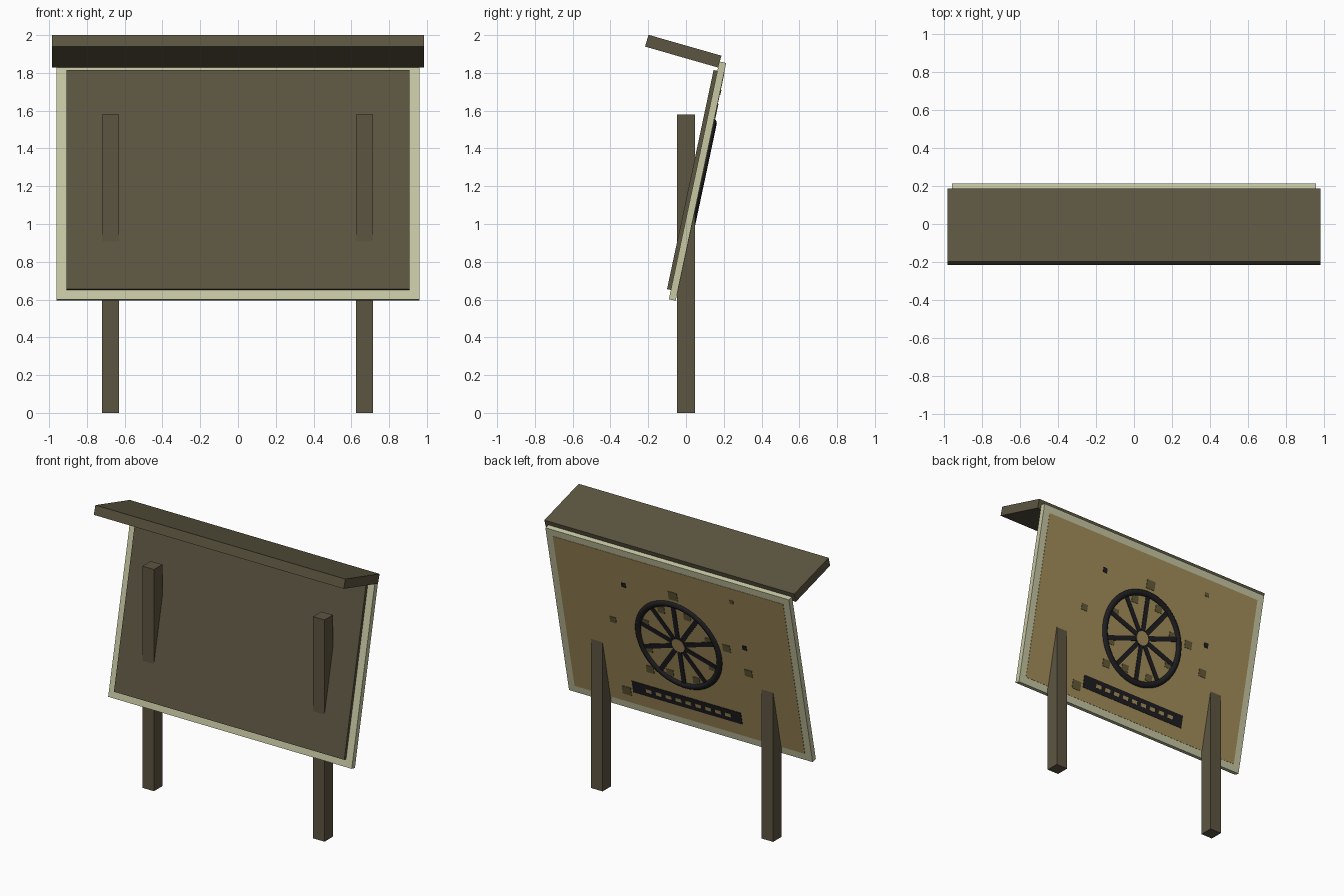
import bpy, math
from mathutils import Matrix, Vector

cube = bpy.data.objects.get("Cube")
if cube:
    bpy.data.objects.remove(cube, do_unlink=True)


def material(name, rgb):
    m = bpy.data.materials.new(name)
    m.use_nodes = True
    m.diffuse_color = (*rgb, 1)
    m.node_tree.nodes["Principled BSDF"].inputs["Base Color"].default_value = (*rgb, 1)
    return m


WOOD = material("dark olive wood", (0.107, 0.091, 0.053))
FRAME = material("pale frame", (0.57, 0.57, 0.37))
TAN = material("tan panel", (0.37, 0.27, 0.105))
OLIVE = material("olive patch", (0.13, 0.105, 0.04))
BLACK = material("black iron", (0.013, 0.013, 0.015))

BOARD = Matrix.Translation((0, 0.061, 1.227)) @ Matrix.Rotation(math.radians(-12), 4, 'X')
ROOF = Matrix.Translation((0, -0.0145, 1.915)) @ Matrix.Rotation(math.radians(-16), 4, 'X')


def finish(name, mat, matrix):
    ob = bpy.context.object
    ob.name = name
    ob.data.materials.append(mat)
    ob.matrix_world = matrix
    return ob


def box(name, size, mat, loc=(0, 0, 0), base=Matrix(), turn=0):
    bpy.ops.mesh.primitive_cube_add(size=1)
    ob = bpy.context.object
    ob.data.transform(Matrix.Diagonal((*size, 1)))
    return finish(name, mat, base @ Matrix.Translation(loc) @ Matrix.Rotation(turn, 4, 'Y'))


# Posts and roof
for side, x in (("left", 0.67), ("right", -0.675)):
    box(side + "_post", (0.09, 0.094, 1.58), WOOD, (x, 0, 0.79))
box("roof", (1.97, 0.402, 0.065), WOOD, base=ROOF)

# Leaning board: frame, front panel and painted back panel
box("frame", (1.92, 0.037, 1.287), FRAME, base=BOARD)
box("front_panel", (1.816, 0.03, 1.186), WOOD, (0, -0.024, 0), BOARD)
BACK = 0.0185
box("back_panel", (1.816, 0.004, 1.186), TAN, (0, BACK, 0), BOARD)


def plate(name, x, z, w, h, mat, lift=0.003, turn=0):
    box(name, (w, 0.004, h), mat, (x, BACK + lift, z), BOARD, turn)


# Wheel: rim, spokes and hub
bpy.ops.mesh.primitive_torus_add(major_radius=0.318, minor_radius=0.024,
                                 major_segments=48, minor_segments=12)
bpy.ops.object.shade_smooth()
face_back = Matrix.Rotation(math.radians(90), 4, 'X')
finish("wheel_rim", BLACK, BOARD @ Matrix.Translation((0, BACK - 0.006, 0)) @ face_back)
SPOKES = 10
for i in range(SPOKES):
    a = i * math.tau / SPOKES
    plate(f"spoke_{i + 1}", 0.18 * math.sin(a), 0.18 * math.cos(a), 0.034, 0.27, BLACK, 0.005, a)
for name, radius, mat, lift in (("hub_ring", 0.058, BLACK, 0.006), ("hub", 0.05, TAN, 0.008)):
    bpy.ops.mesh.primitive_cylinder_add(vertices=24, radius=radius, depth=0.004)
    finish(name, mat, BOARD @ Matrix.Translation((0, BACK + lift, 0)) @ face_back)

# Dark strip with a row of light windows
plate("strip", 0, -0.455, 0.86, 0.09, BLACK)
for i in range(9):
    plate(f"strip_window_{i + 1}", 0.3 - i * 0.078, -0.455, 0.045, 0.026, TAN, 0.005)

# Scattered painted patches: x, z, size
olive = [(-0.01, 0.39, 0.07), (0.51, 0.05, 0.05), (-0.486, 0.484, 0.03), (-0.39, 0.09, 0.06),
         (-0.54, -0.064, 0.06), (0.264, -0.271, 0.06), (0.483, -0.504, 0.07)]
for i, (x, z, s) in enumerate(olive):
    plate(f"olive_patch_{i + 1}", x, z, s, s * 0.9, OLIVE)
for i in range(8):
    a = (i + 0.5) * math.tau / 8
    plate(f"rim_patch_{i + 1}", 0.27 * math.sin(a), 0.27 * math.cos(a), 0.055, 0.05, OLIVE)
for i, (x, z) in enumerate([(0.383, 0.362), (-0.538, 0.137)]):
    plate(f"black_patch_{i + 1}", x, z, 0.034, 0.034, BLACK)
